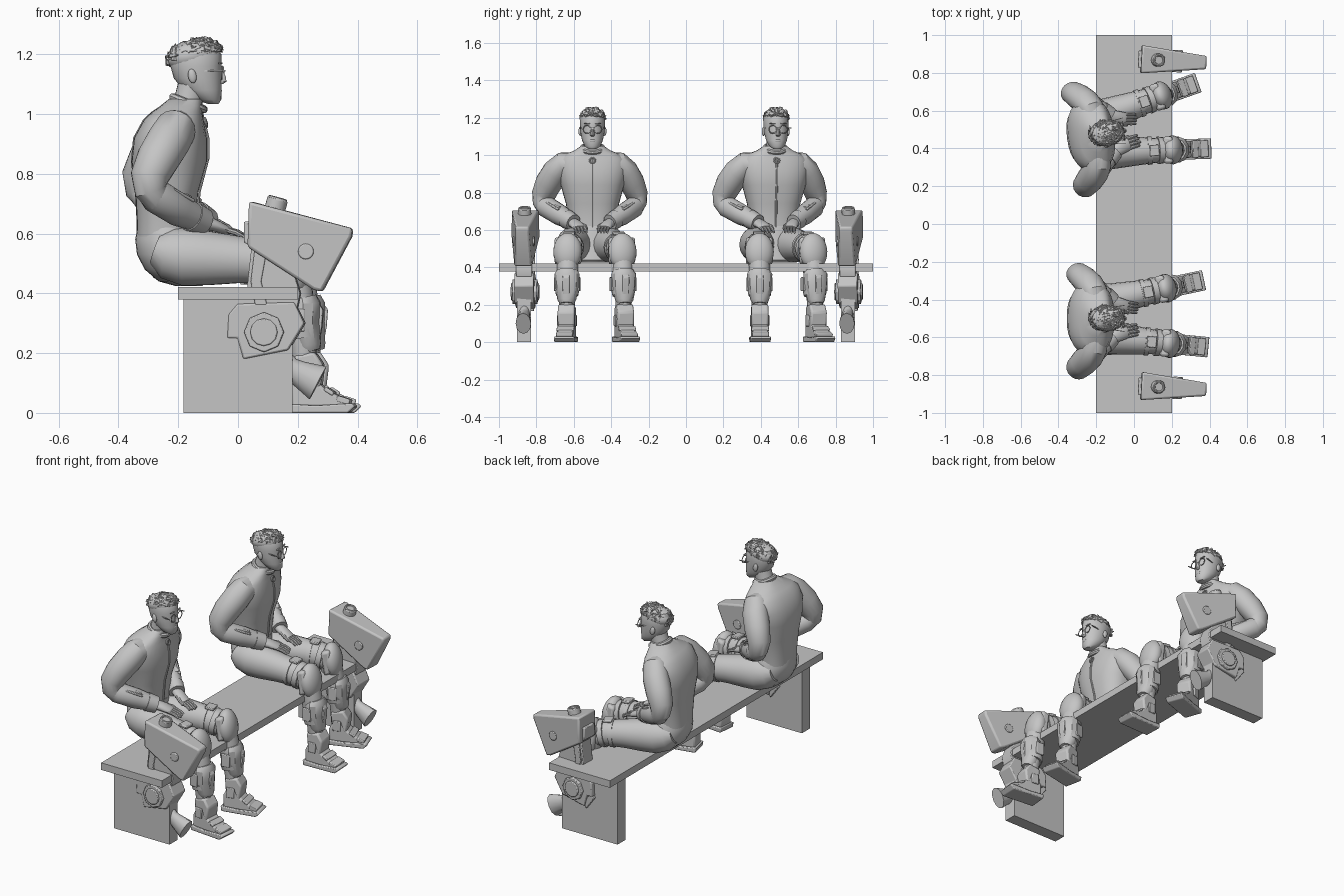
import bpy, bmesh, math, random
from mathutils import Matrix, Vector

random.seed(4)
if "Cube" in bpy.data.objects:
    bpy.data.objects.remove(bpy.data.objects["Cube"], do_unlink=True)

grey = bpy.data.materials.new("plain grey")
grey.use_nodes = True
grey.diffuse_color = (0.56, 0.56, 0.56, 1)
grey.node_tree.nodes["Principled BSDF"].inputs["Base Color"].default_value = grey.diffuse_color
made = []
I = Matrix.Identity(4)
T = lambda *p: Matrix.Translation(p)
R = lambda deg, axis: Matrix.Rotation(math.radians(deg), 4, axis)
S = lambda *s: Matrix.Diagonal((*s, 1))


def finish(name, bm, M=I, bevel=0):
    bm.transform(M)
    bmesh.ops.recalc_face_normals(bm, faces=bm.faces)
    mesh = bpy.data.meshes.new(name)
    bm.to_mesh(mesh)
    bm.free()
    mesh.materials.append(grey)
    ob = bpy.data.objects.new(name, mesh)
    bpy.context.collection.objects.link(ob)
    if bevel:
        mod = ob.modifiers.new("Bevel", "BEVEL")
        mod.width, mod.segments, mod.limit_method = bevel, 2, "ANGLE"
    made.append(ob)
    return ob


def loft(name, rows, M=I, flat=False, n=18, p=1):
    """Skin elliptical rings (x, y, z, side radius, other radius) along a path; p < 1 is boxier."""
    bm = bmesh.new()
    rings = []
    P = [Vector(r[:3]) for r in rows]
    power = lambda v: math.copysign(abs(v) ** p, v)
    for i, (c, row) in enumerate(zip(P, rows)):
        a, b = row[3], row[-1]
        t = (P[min(i + 1, len(P) - 1)] - P[max(i - 1, 0)]).normalized()
        if flat:
            t = Vector((0, 0, 1))
        side = Vector((0, 1, 0))
        side = (side - t * side.dot(t)).normalized()
        other = t.cross(side)
        rings.append([bm.verts.new(c + side * a * power(math.cos(k * math.tau / n))
                                   + other * b * power(math.sin(k * math.tau / n)))
                      for k in range(n)])
    for r, q in zip(rings, rings[1:]):
        for k in range(n):
            bm.faces.new((r[k], r[(k + 1) % n], q[(k + 1) % n], q[k]))
    bm.faces.new(rings[0])
    bm.faces.new(rings[-1])
    return finish(name, bm, M)


def slab(name, pts, half, M=I, bevel=0.004, taper=0):
    """Extrude an x-z outline across y, narrowing towards +x when tapered."""
    bm = bmesh.new()
    sides = [[bm.verts.new((x, s * (half - taper * x), z)) for x, z in pts] for s in (-1, 1)]
    for f in sides:
        bm.faces.new(f)
    for k in range(len(pts)):
        j = (k + 1) % len(pts)
        bm.faces.new((sides[0][k], sides[0][j], sides[1][j], sides[1][k]))
    return finish(name, bm, M, bevel)


def box(name, size, M, bevel=0.004):
    bm = bmesh.new()
    bmesh.ops.create_cube(bm, size=1, matrix=S(*size))
    return finish(name, bm, M, bevel)


def ball(name, radii, M):
    bm = bmesh.new()
    bmesh.ops.create_uvsphere(bm, u_segments=20, v_segments=12, radius=1, matrix=S(*radii))
    return finish(name, bm, M)


def drum(name, r, depth, M, n=24):
    bm = bmesh.new()
    bmesh.ops.create_cone(bm, cap_ends=True, segments=n, radius1=r, radius2=r, depth=depth)
    return finish(name, bm, M, 0.004)


def ring(name, big, small, M):
    bpy.ops.mesh.primitive_torus_add(major_radius=big, minor_radius=small,
                                     major_segments=24, minor_segments=8)
    ob = bpy.context.object
    ob.name = name
    ob.data.materials.append(grey)
    ob.data.transform(M)
    made.append(ob)


# ---- one seated figure, facing +x, with its middle on y = 0 ----
loft("jacket", [(-.24, 0, .59, .122, .098), (-.24, 0, .64, .126, .098), (-.238, 0, .74, .142, .105),
                (-.23, 0, .84, .17, .126), (-.226, 0, .92, .19, .122), (-.215, 0, .98, .18, .1),
                (-.205, 0, 1.005, .145, .085), (-.19, 0, 1.026, .095, .07),
                (-.175, 0, 1.05, .06, .056)], flat=True, n=32, p=.8)
loft("trouser_seat", [(-.165, 0, .425, .08, .045), (-.185, 0, .44, .12, .08),
                      (-.212, 0, .48, .142, .1), (-.23, 0, .53, .146, .108),
                      (-.236, 0, .58, .138, .108), (-.237, 0, .62, .125, .1)], flat=True, n=28)
loft("front_zip", [(-.142, 0, .6, .006, .006), (-.131, 0, .74, .006, .006),
                   (-.102, 0, .85, .006, .006), (-.102, 0, .92, .006, .006),
                   (-.116, 0, .98, .006, .006)], n=8)
ring("collar", .056, .013, T(-.166, 0, 1.036) @ R(22, "Y"))
ring("collar_clasp", .014, .005, T(-.108, 0, .972) @ R(75, "Y"))

# head and face
loft("neck", [(-.18, 0, 1, .054), (-.165, 0, 1.05, .048), (-.15, 0, 1.1, .05)])
loft("head", [(-.083, 0, 1.034, .022, .018), (-.098, 0, 1.048, .042, .042),
              (-.12, 0, 1.08, .056, .064), (-.135, 0, 1.12, .064, .08),
              (-.141, 0, 1.16, .067, .085), (-.143, 0, 1.2, .067, .087),
              (-.145, 0, 1.225, .056, .075), (-.145, 0, 1.242, .03, .04)], flat=True, n=24)
loft("nose", [(-.06, 0, 1.148, .006, .008), (-.052, 0, 1.125, .009, .012),
              (-.052, 0, 1.108, .013, .014), (-.058, 0, 1.1, .008, .008)], flat=True, n=10)
ball("lips", (.012, .021, .009), T(-.066, 0, 1.078))
ball("chin", (.02, .024, .016), T(-.082, 0, 1.05))
for s in (-1, 1):
    ball("ear", (.014, .009, .024), T(-.153, s * .066, 1.127) @ R(-10, "Y"))
    ring("glasses_rim", .021, .0026, T(-.054, s * .029, 1.138) @ R(90, "Y"))
    box("glasses_arm", (.1, .004, .005), T(-.1, s * .062, 1.145) @ R(s * 8, "Z"), 0)
    box("eyebrow", (.008, .032, .006), T(-.061, s * .029, 1.17), .002)
box("glasses_bridge", (.005, .016, .005), T(-.052, 0, 1.142), 0)

# wavy locks swept forward over a close cap
ball("hair_cap", (.091, .069, .05), T(-.147, 0, 1.197) @ R(-14, "Y"))
bm = bmesh.new()
for i in range(130):
    u, h = random.uniform(0, math.tau), random.uniform(0.05, 1)
    w = math.sqrt(1 - h * h)
    out = Vector((w * math.cos(u), w * math.sin(u), h))
    base = Vector((-.149 + .09 * out.x, .066 * out.y, 1.193 + .052 * h + .018 * out.x))
    flow = Vector((.9, random.uniform(-.9, .9), random.uniform(-.2, .3)))
    flow = (flow - out * flow.dot(out)).normalized() + out * random.uniform(.1, .5)
    side = flow.cross(out).normalized()
    z = flow.normalized()
    turn = Matrix((side, z.cross(side), z)).transposed().to_4x4()
    bmesh.ops.create_cone(bm, cap_ends=True, segments=5, radius1=.011, radius2=.002, depth=.046,
                          matrix=T(*base) @ turn @ S(1, .75, 1))
finish("hair_locks", bm)

# arms, folded with the hands on the lap
for s, label, spread in ((1, "left", .91), (-1, "right", 1)):
    F = S(1, s * spread, 1)
    loft(label + "_upper_sleeve", [(-.2, .09, .955, .06), (-.21, .155, .948, .07),
                                   (-.232, .195, .91, .074), (-.268, .235, .85, .072),
                                   (-.295, .26, .79, .065), (-.292, .264, .745, .055),
                                   (-.268, .247, .71, .046)], F)
    loft(label + "_forearm", [(-.305, .265, .755, .045), (-.272, .247, .725, .058),
                              (-.2, .175, .68, .056), (-.125, .11, .643, .042)], F)
    loft(label + "_cuff", [(-.155, .137, .658, .052), (-.115, .102, .638, .046)], F)
    aim = Vector((.147, -.137, -.08)).to_track_quat("X", "Z").to_matrix().to_4x4()
    box(label + "_forearm_plate", (.1, .05, .012), F @ T(-.195, .2, .728) @ aim)
    box(label + "_forearm_stud", (.035, .028, .014), F @ T(-.175, .185, .725) @ aim)
    loft(label + "_hand", [(-.13, .112, .642, .03, .026), (-.09, .09, .632, .035, .022),
                           (-.045, .072, .615, .036, .016), (-.035, .07, .611, .03, .012)], F)
    for k in range(4):
        y = .098 - k * .018
        loft(label + "_finger", [(-.05, y, .615, .0095), (-.01, y - .008, .604, .009),
                                 (.026 - .006 * abs(k - 1), y - .012, .588, .007)], F, n=8)
    loft(label + "_thumb", [(-.09, .065, .632, .012), (-.055, .038, .62, .01),
                            (-.03, .03, .606, .007)], F, n=8)

# legs and armoured boots, each in its own turned frame along +x
for s, label, hip, toe, back in ((1, "left", .078, 12, .217), (-1, "right", .095, 5.5, .204)):
    L = T(-back, s * hip, 0) @ R(s * toe, "Z")
    loft(label + "_thigh", [(-.07, 0, .55, .07, .055), (-.03, 0, .535, .088, .088),
                            (.03, 0, .522, .095, .098), (.1, 0, .518, .088, .092),
                            (.2, 0, .513, .077, .08), (.3, 0, .505, .066, .072),
                            (.37, 0, .485, .06, .06)], L)
    loft(label + "_thigh_band", [(.262, 0, .508, .075, .08), (.285, 0, .506, .074, .078)], L)
    loft(label + "_knee_band", [(.315, 0, .502, .073, .078), (.345, 0, .496, .07, .074)], L)
    box(label + "_band_buckle", (.05, .06, .016), L @ T(.3, 0, .583) @ R(6, "Y"))
    ball(label + "_knee_pad", (.052, .077, .1), L @ T(.397, 0, .485) @ R(-8, "Y"))
    slab(label + "_knee_rim", [(.345, .55), (.395, .565), (.405, .43), (.365, .41)], .072, L, .014)
    loft(label + "_shin", [(.375, 0, .48, .058), (.4, 0, .4, .057), (.412, 0, .32, .056),
                           (.425, 0, .22, .044), (.428, 0, .1, .038)], L)
    loft(label + "_shin_guard", [(.425, 0, .385, .055, .045), (.43, 0, .365, .068, .055),
                                 (.43, 0, .3, .064, .052), (.442, 0, .225, .05, .044),
                                 (.448, 0, .205, .036, .036)], L, n=10)
    loft(label + "_calf_strap", [(.418, 0, .275, .064, .06), (.423, 0, .25, .06, .057)], L)
    slab(label + "_shin_ridge", [(.475, .37), (.492, .345), (.488, .29), (.475, .22)], .018, L)
    for side in (-1, 1):
        box(label + "_shin_side_plate", (.05, .014, .075), L @ T(.41, side * .062, .31))
        box(label + "_ankle_plate", (.045, .012, .06), L @ T(.43, side * .045, .115))
    slab(label + "_ankle_guard", [(.395, .19), (.465, .205), (.495, .16), (.485, .08), (.465, .08),
                                  (.45, .13), (.4, .12)], .045, L, .01)
    slab(label + "_boot", [(.385, .02), (.385, .09), (.405, .13), (.455, .13), (.5, .08),
                           (.56, .05), (.585, .02)], .044, L, .01)
    slab(label + "_sole", [(.38, 0), (.375, .03), (.47, .024), (.592, .032), (.603, .022),
                           (.58, 0)], .054, L, .005)
    box(label + "_instep_strap", (.035, .094, .014), L @ T(.515, 0, .072) @ R(32, "Y"))
    box(label + "_toe_cap", (.045, .09, .02), L @ T(.562, 0, .042) @ R(18, "Y"))

# place the figure, then seat a copy further along, turned a little
second = T(-.15, .48, 0) @ R(7.5, "Z") @ T(.15, 0, 0)
for ob in list(made):
    twin = ob.copy()
    bpy.context.collection.objects.link(twin)
    made.append(twin)
    ob.matrix_world = T(0, -.5, 0) @ ob.matrix_world
    twin.matrix_world = second

# ---- bench ----
box("bench_seat", (.4, 2, .042), T(0, 0, .4), 0)
for s in (-1, 1):
    box("bench_leg", (.365, .075, .38), T(0, s * .866, .19), 0)

# ---- a jointed machine at each end of the bench ----
for y in (-.862, .868):
    D = T(.12, y, 0) @ R(-3, "Z") @ T(-.12, 0, 0)
    X = R(90, "X")
    slab("machine_housing", [(.04, .708), (.385, .617), (.382, .59), (.283, .405), (.255, .412),
                             (.035, .555)], .079, D, .01, .115)
    slab("machine_heel", [(.022, .64), (.022, .57), (.06, .55), (.06, .64)], .045, D)
    drum("machine_cap", .035, .06, D @ T(.125, 0, .687) @ R(15, "Y"))
    ring("machine_cap_rim", .027, .007, D @ T(.132, 0, .715) @ R(15, "Y"))
    drum("machine_button", .026, .118, D @ T(.23, 0, .54) @ X)
    slab("machine_stem", [(.05, .58), (.17, .53), (.21, .4), (.2, .35), (.03, .35), (.035, .45)],
         .042, D)
    slab("machine_stem_rib", [(.06, .56), (.1, .55), (.08, .44), (.1, .36), (.06, .36),
                              (.045, .44)], .052, D)
    slab("machine_joint", [(-.035, .25), (-.03, .33), (0, .365), (.19, .37), (.225, .3),
                           (.17, .21), (.02, .18), (0, .25)], .052, D, .006)
    drum("machine_wheel", .067, .134, D @ T(.09, 0, .27) @ X, 8)
    drum("machine_hub", .046, .15, D @ T(.09, 0, .27) @ X, 12)
    slab("machine_fin", [(-.04, .24), (-.03, .26), (.03, .22), (.015, .165)], .045, D)
    loft("machine_nozzle", [(.12, 0, .22, .03), (.17, 0, .155, .03, .036), (.2, 0, .135, .033, .042),
                            (.268, 0, .1, .041, .062)], D, n=12)

for ob in bpy.context.view_layer.objects:
    ob.select_set(ob in made)
bpy.context.view_layer.objects.active = made[0]
bpy.ops.object.shade_smooth_by_angle(angle=math.radians(35))
